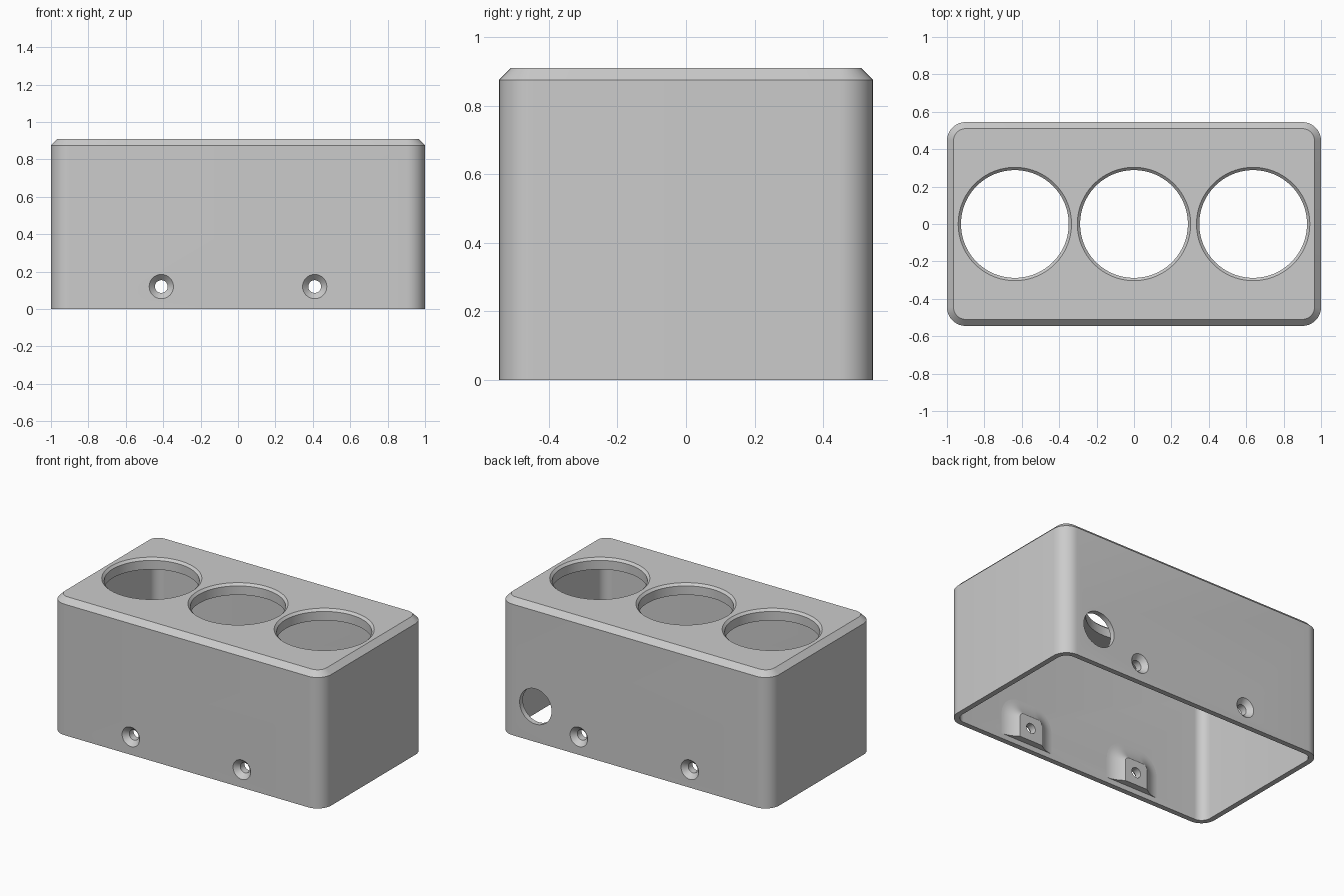
import bpy
import bmesh
from math import cos, sin, pi
from mathutils import Matrix, Vector

cube = bpy.data.objects.get("Cube")
if cube:
    bpy.data.objects.remove(cube, do_unlink=True)

HX, HY, H = 1.0, 0.545, 0.91      # half length, half depth, height
WALL, LID, CHAMFER, CORNER = 0.035, 0.075, 0.035, 0.1

grey = bpy.data.materials.new("plain grey")
grey.use_nodes = True
grey.diffuse_color = (0.6, 0.6, 0.6, 1)
grey.node_tree.nodes["Principled BSDF"].inputs["Base Color"].default_value = (0.6, 0.6, 0.6, 1)


def loft(name, loops, matrix=Matrix()):
    """Closed solid skinned through loops of equal length, capped at both ends."""
    bm = bmesh.new()
    rings = [[bm.verts.new(matrix @ Vector(p)) for p in loop] for loop in loops]
    n = len(rings[0])
    for a, b in zip(rings, rings[1:]):
        for i in range(n):
            j = (i + 1) % n
            bm.faces.new((a[i], a[j], b[j], b[i]))
    bm.faces.new(rings[0])
    bm.faces.new(rings[-1])
    bmesh.ops.recalc_face_normals(bm, faces=bm.faces)
    mesh = bpy.data.meshes.new(name)
    bm.to_mesh(mesh)
    bm.free()
    mesh.materials.append(grey)
    obj = bpy.data.objects.new(name, mesh)
    bpy.context.collection.objects.link(obj)
    return obj


def rounded_rect(inset, z, steps=10):
    r = CORNER - inset
    points = []
    for k, (sx, sy) in enumerate(((1, 1), (-1, 1), (-1, -1), (1, -1))):
        for i in range(steps + 1):
            a = (k + i / steps) * pi / 2
            points.append((sx * (HX - CORNER) + r * cos(a), sy * (HY - CORNER) + r * sin(a), z))
    return points


def turned(name, profile, matrix, sides=64):
    """Solid of revolution about local z from (radius, height) pairs."""
    return loft(name, [[(r * cos(2 * pi * i / sides), r * sin(2 * pi * i / sides), h)
                        for i in range(sides)] for r, h in profile], matrix)


def outward(x, side, z):
    """Frame on a long wall whose local z points out of the box."""
    return Matrix.Translation((x, side * HY, z)) @ Matrix.Rotation(-side * pi / 2, 4, 'X')


def cut(obj, cutters):
    for c in cutters:
        mod = obj.modifiers.new("cut", 'BOOLEAN')
        mod.operation, mod.solver, mod.object = 'DIFFERENCE', 'EXACT', c
    deps = bpy.context.evaluated_depsgraph_get()
    mesh = bpy.data.meshes.new_from_object(obj.evaluated_get(deps))
    obj.modifiers.clear()
    obj.data = mesh


def boss(name, x, side):
    """Flared screw pad: flat arched face, concave sweep into the wall, flat underside."""
    half, bottom, top, r, flare, depth = 0.085, 0.035, 0.2, 0.03, 0.11, 0.042
    y_wall = HY - WALL

    def outline(u, y):
        pts = [(half + u, bottom)]
        for cx, start in ((half - r, 0), (r - half, pi / 2)):
            pts += [(cx + (r + u) * cos(start + i * pi / 16),
                     top - r + (r + u) * sin(start + i * pi / 16)) for i in range(9)]
        pts.append((-half - u, bottom))
        return [(x + px, side * y, pz) for px, pz in pts]

    loops = [outline(flare * t, y_wall - depth * (1 - t) ** 2) for t in (i / 8 for i in range(9))]
    loops.append(outline(flare, y_wall + 0.01))
    return loft(name, loops)


# Open-bottomed shell with a chamfered top
shell = loft("housing", [
    rounded_rect(WALL, H - LID), rounded_rect(WALL, 0), rounded_rect(0, 0),
    rounded_rect(0, H - CHAMFER), rounded_rect(CHAMFER, H)])

# Three chamfered round openings in the top
cutters = [turned("opening_cutter", [(0.288, -0.2), (0.288, -0.015), (0.303, 0), (0.303, 0.1)],
                  Matrix.Translation((x, 0, H)), 96) for x in (-0.637, 0, 0.637)]

# Cable hole in the back wall
cutters.append(turned("cable_cutter", [(0.118, -0.1), (0.118, 0.1)], outward(0.73, 1, 0.237)))

# Countersunk screw holes and their inner pads
parts = [shell]
for side, wall in ((-1, "front"), (1, "back")):
    for x, end in ((-0.41, "right"), (0.41, "left")):
        screw = turned("screw_cutter", [(0.034, -0.2), (0.034, -0.032), (0.065, 0), (0.065, 0.1)],
                       outward(x, side, 0.12), 40)
        cutters.append(screw)
        pad = boss(f"{wall}_{end}_screw_pad", x, side)
        cut(pad, [screw])
        parts.append(pad)

cut(shell, cutters)
for c in cutters:
    bpy.data.objects.remove(c, do_unlink=True)

# Smooth curved walls, crisp edges
bpy.ops.object.select_all(action='DESELECT')
for p in parts:
    p.select_set(True)
bpy.context.view_layer.objects.active = shell
bpy.ops.object.shade_smooth_by_angle(angle=pi / 6)
